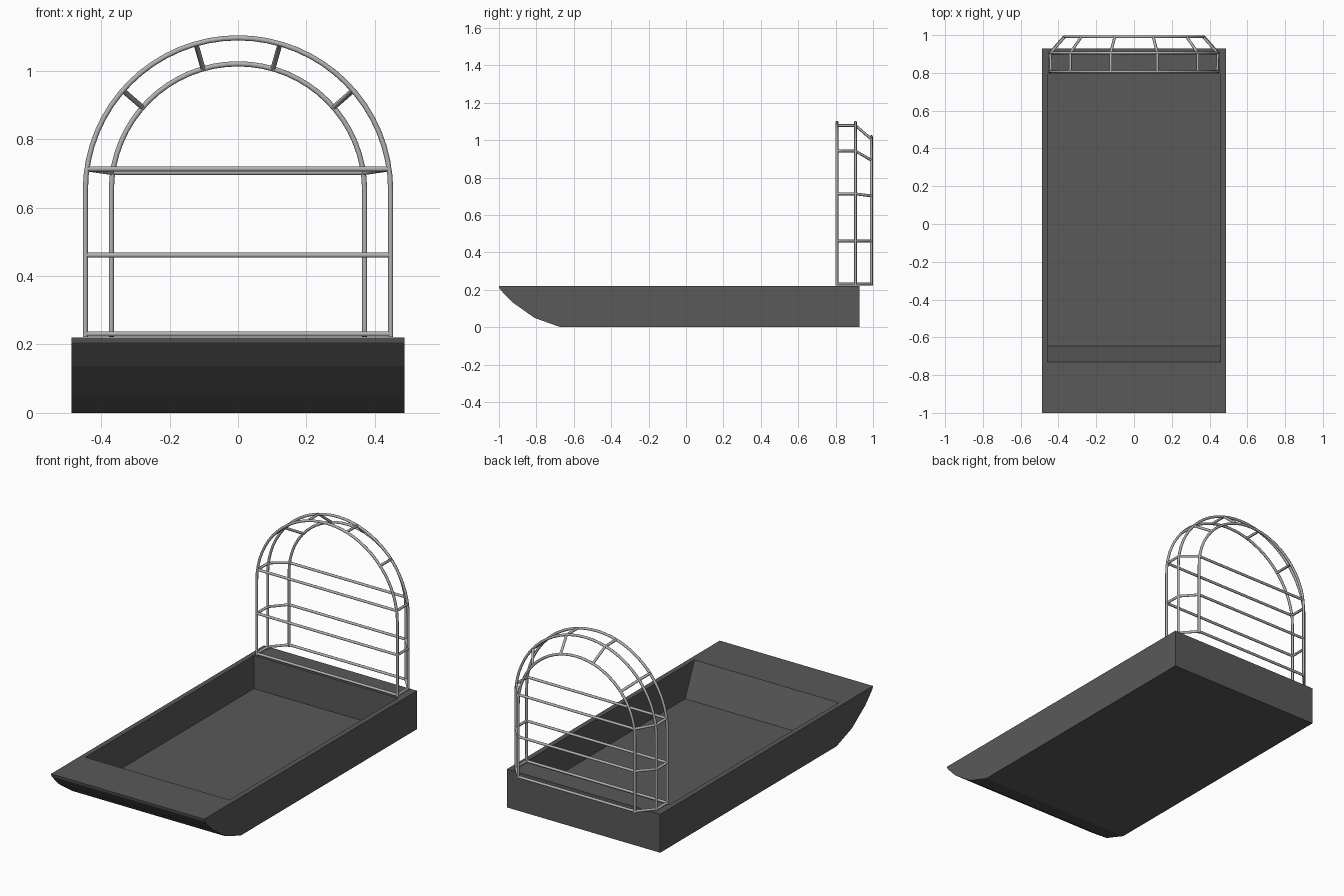
import bpy, bmesh, math

if "Cube" in bpy.data.objects:
    bpy.data.objects.remove(bpy.data.objects["Cube"])


def material(name, v):
    m = bpy.data.materials.new(name)
    m.diffuse_color = (v, v, v, 1)
    m.use_nodes = True
    m.node_tree.nodes["Principled BSDF"].inputs["Base Color"].default_value = m.diffuse_color
    return m


dark = material("dark grey hull", 0.1)
steel = material("light grey metal tube", 0.45)

# Hull: side profile extruded across, with an open well
W, TOP, FLOOR, WELL = 0.486, 0.22, 0.03, 0.457
profile = [(-1, TOP), (-0.997, 0.205), (-0.93, 0.135), (-0.81, 0.05),
           (-0.67, 0), (0.928, 0), (0.928, TOP)]
bm = bmesh.new()
left = [bm.verts.new((-W, y, z)) for y, z in profile]
right = [bm.verts.new((W, y, z)) for y, z in profile]
bm.faces.new(left)
bm.faces.new(right[::-1])
for i in range(len(profile) - 1):
    bm.faces.new((left[i], left[i + 1], right[i + 1], right[i]))


def ring(y0, y1, z):
    return [bm.verts.new((x, y, z)) for x, y in
            ((-WELL, y0), (WELL, y0), (WELL, y1), (-WELL, y1))]


outer = [left[0], right[0], right[-1], left[-1]]
rim = ring(-0.73, 0.797, TOP)
floor = ring(-0.645, 0.797, FLOOR)
for a, b in ((outer, rim), (rim, floor)):
    for i in range(4):
        j = (i + 1) % 4
        bm.faces.new((a[i], a[j], b[j], b[i]))
bm.faces.new(floor)
bmesh.ops.recalc_face_normals(bm, faces=bm.faces)
me = bpy.data.meshes.new("hull")
bm.to_mesh(me)
bm.free()
me.materials.append(dark)
bpy.context.collection.objects.link(bpy.data.objects.new("hull", me))


# Tube helper: round bar swept along a path
def tube(name, points, r=0.0075):
    cu = bpy.data.curves.new(name, 'CURVE')
    cu.dimensions = '3D'
    cu.bevel_depth = r
    cu.bevel_resolution = 2
    cu.use_fill_caps = True
    sp = cu.splines.new('POLY')
    sp.points.add(len(points) - 1)
    for p, co in zip(sp.points, points):
        p.co = (*co, 1)
    cu.materials.append(steel)
    bpy.context.collection.objects.link(bpy.data.objects.new(name, cu))


# Fan guard hoops: two large in front, one smaller at the rear
CZ = 0.65
hoops = [(0.446, 0.807), (0.446, 0.906), (0.37, 0.991)]
for n, (r, y) in enumerate(hoops):
    arc = [(r * math.cos(math.pi * i / 32), y, CZ + r * math.sin(math.pi * i / 32))
           for i in range(33)]
    tube(f"guard_hoop_{n}", [(r, y, 0.222)] + arc + [(-r, y, 0.222)])


# Point on a hoop at a given angle above the arc centre
def on_hoop(h, a):
    r, y = hoops[h]
    return (r * math.cos(a), y, CZ + r * math.sin(a))


# Cross bars with side links
for n, z in enumerate((0.231, 0.461, 0.713)):
    a = math.asin(max(0, z - CZ) / 0.446)
    ends = [on_hoop(h, a) if a > 0 else (r, y, z) for h, (r, y) in enumerate(hoops)]
    for s in (-1, 1):
        tube(f"side_link_{n}", [(s * x, y, zz) for x, y, zz in ends])
    for h in (0, 2):
        x, y, zz = ends[h]
        tube(f"cross_bar_{n}", [(-x, y, zz), (x, y, zz)])

# Links across the top of the hoops
for deg in (41, 74, 106, 139):
    tube("top_link", [on_hoop(h, math.radians(deg)) for h in range(3)])
